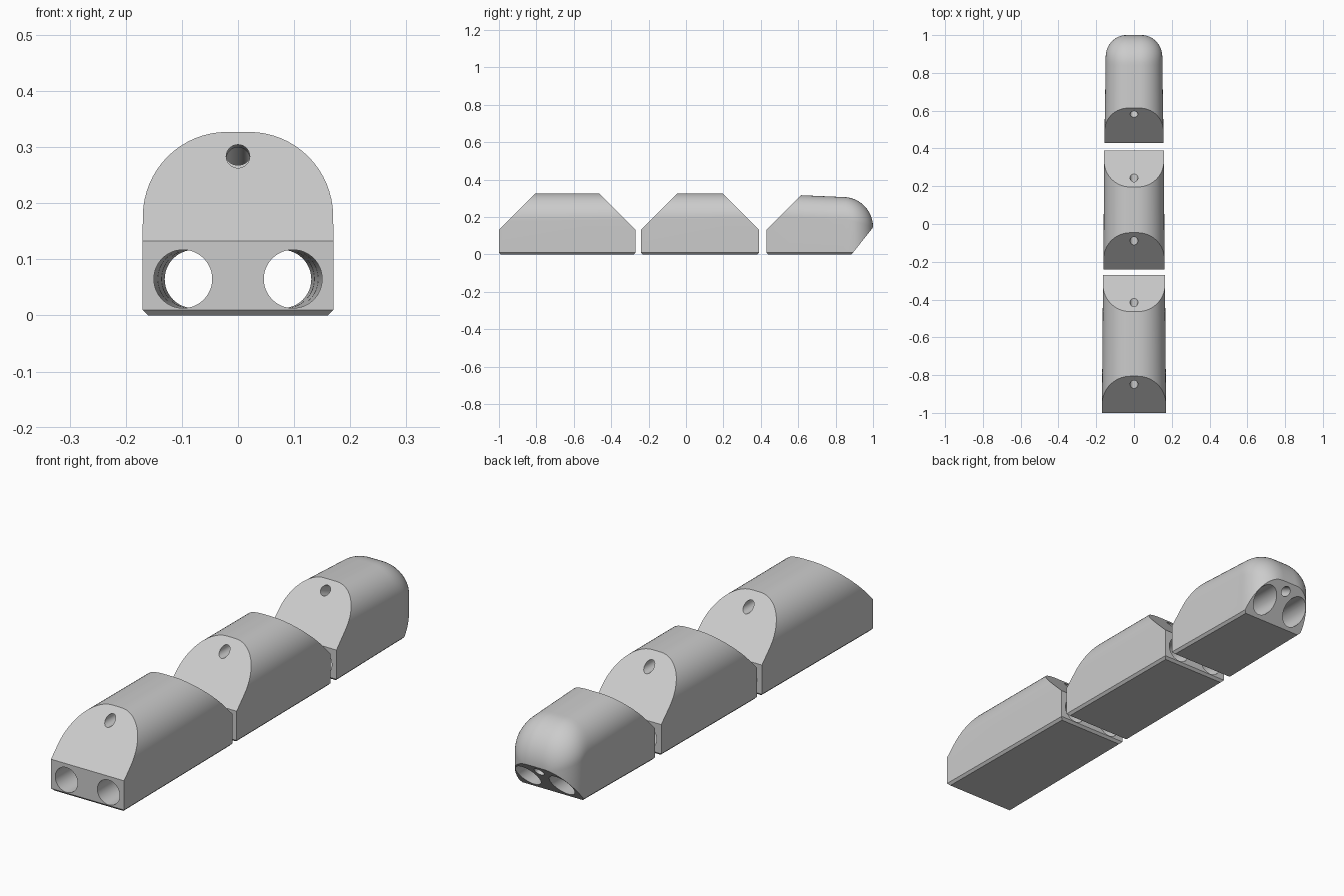
import bpy, bmesh, math
from mathutils import Vector

cube = bpy.data.objects.get("Cube")
if cube:
    bpy.data.objects.remove(cube, do_unlink=True)

grey = bpy.data.materials.new("light_grey")
grey.use_nodes = True
GREY = (0.6, 0.6, 0.6, 1)
grey.diffuse_color = GREY
grey.node_tree.nodes["Principled BSDF"].inputs["Base Color"].default_value = GREY

CHAMFER = 0.01
SHOULDER = 0.133  # height where the end slopes begin


def lerp(a, b, t):
    return a + (b - a) * t


def section(y, w, h, flat, steps=16):
    """Arch outline: chamfered base, straight sides, rounded top corners."""
    r = w - flat
    half = [(w - CHAMFER, 0), (w, CHAMFER)]
    for i in range(steps + 1):
        a = math.pi / 2 * i / steps
        half.append((flat + r * math.cos(a), h - r + r * math.sin(a)))
    outline = half + [(-x, z) for x, z in reversed(half)]
    return [Vector((x, y, z)) for x, z in outline]


def cut(bm, y, z, ny, nz):
    """Slice off everything on the normal side of a plane and cap it."""
    bmesh.ops.bisect_plane(bm, geom=bm.verts[:] + bm.edges[:] + bm.faces[:], dist=1e-6,
                           plane_co=(0, y, z), plane_no=(0, ny, nz), clear_outer=True)
    bmesh.ops.holes_fill(bm, edges=[e for e in bm.edges if e.is_boundary], sides=0)


def loft(name, rings, cuts):
    bm = bmesh.new()
    loops = [[bm.verts.new(p) for p in ring] for ring in rings]
    for a, b in zip(loops, loops[1:]):
        for i in range(len(a)):
            j = (i + 1) % len(a)
            bm.faces.new((a[i], a[j], b[j], b[i]))
    bm.faces.new(loops[0])
    bm.faces.new(loops[-1])
    for c in cuts:
        cut(bm, *c)
    bmesh.ops.recalc_face_normals(bm, faces=bm.faces[:])
    mesh = bpy.data.meshes.new(name)
    bm.to_mesh(mesh)
    bm.free()
    mesh.materials.append(grey)
    obj = bpy.data.objects.new(name, mesh)
    bpy.context.collection.objects.link(obj)
    return obj


def drill(obj, start, end, radius):
    """Bore a round channel between two points."""
    start, end = Vector(start), Vector(end)
    axis = end - start
    bpy.ops.mesh.primitive_cylinder_add(vertices=48, radius=radius, depth=axis.length,
                                        location=(start + end) / 2,
                                        rotation=axis.to_track_quat('Z', 'Y').to_euler())
    tool = bpy.context.object
    tool.hide_render = True
    tool.data.materials.append(grey)
    mod = obj.modifiers.new("channel", 'BOOLEAN')
    mod.operation, mod.solver, mod.object = 'DIFFERENCE', 'EXACT', tool
    bpy.ops.object.select_all(action='DESELECT')
    obj.select_set(True)
    bpy.context.view_layer.objects.active = obj
    bpy.ops.object.modifier_apply(modifier=mod.name)
    bpy.data.objects.remove(tool, do_unlink=True)


def front_cuts(y):
    return [(y, SHOULDER, -1, 1), (y, CHAMFER, -1, -1)]


def back_cuts(y):
    return [(y, SHOULDER, 1, 1), (y, CHAMFER, 1, -1)]


def bore(obj, y0, y1, cable_start, cable_end):
    """Two wide channels that converge along the length, plus a thin upper one."""
    for side in (-1, 1):
        ends = [(side * lerp(0.098, 0.078, (y + 1) / 2), y, 0.065)
                for y in (y0 - 0.05, y1 + 0.05)]
        drill(obj, *ends, 0.052)
    drill(obj, (0, *cable_start), (0, *cable_end), 0.021)
    bpy.ops.object.shade_smooth_by_angle(angle=math.radians(25))


# base and middle segments: tapered arches with sloped ends
for name, y0, y1, w0, w1, h in (("base_segment", -1, -0.27, 0.17, 0.164, 0.327),
                                ("middle_segment", -0.24, 0.39, 0.162, 0.158, 0.327)):
    rings = [section(y0, w0, h, 0.02), section(y1, w1, h, 0.02)]
    seg = loft(name, rings, front_cuts(y0) + back_cuts(y1))
    bore(seg, y0, y1, (y0 - 0.05, 0.286), (y1 + 0.05, 0.276))

# tip segment: rounded end with an undercut face
Y0, Y1, ROUND = 0.43, 1.0, 0.16
rings = [section(Y0, 0.157, 0.325, 0.03)]
for i in range(17):
    a = math.pi / 2 * i / 16
    y = Y1 - ROUND + ROUND * math.sin(a)
    s = max(0, (y - 0.885) / 0.115)
    w = 0.04 + 0.11 * math.sqrt(max(0, 1 - s * s))
    rings.append(section(y, w, 0.147 + ROUND * math.cos(a), 0.03))
tip = loft("tip_segment", rings, front_cuts(Y0) + [(0.885, 0, 0.145, -0.115)])
bore(tip, Y0, Y1, (0.48, 0.327), (1.06, 0.08))
